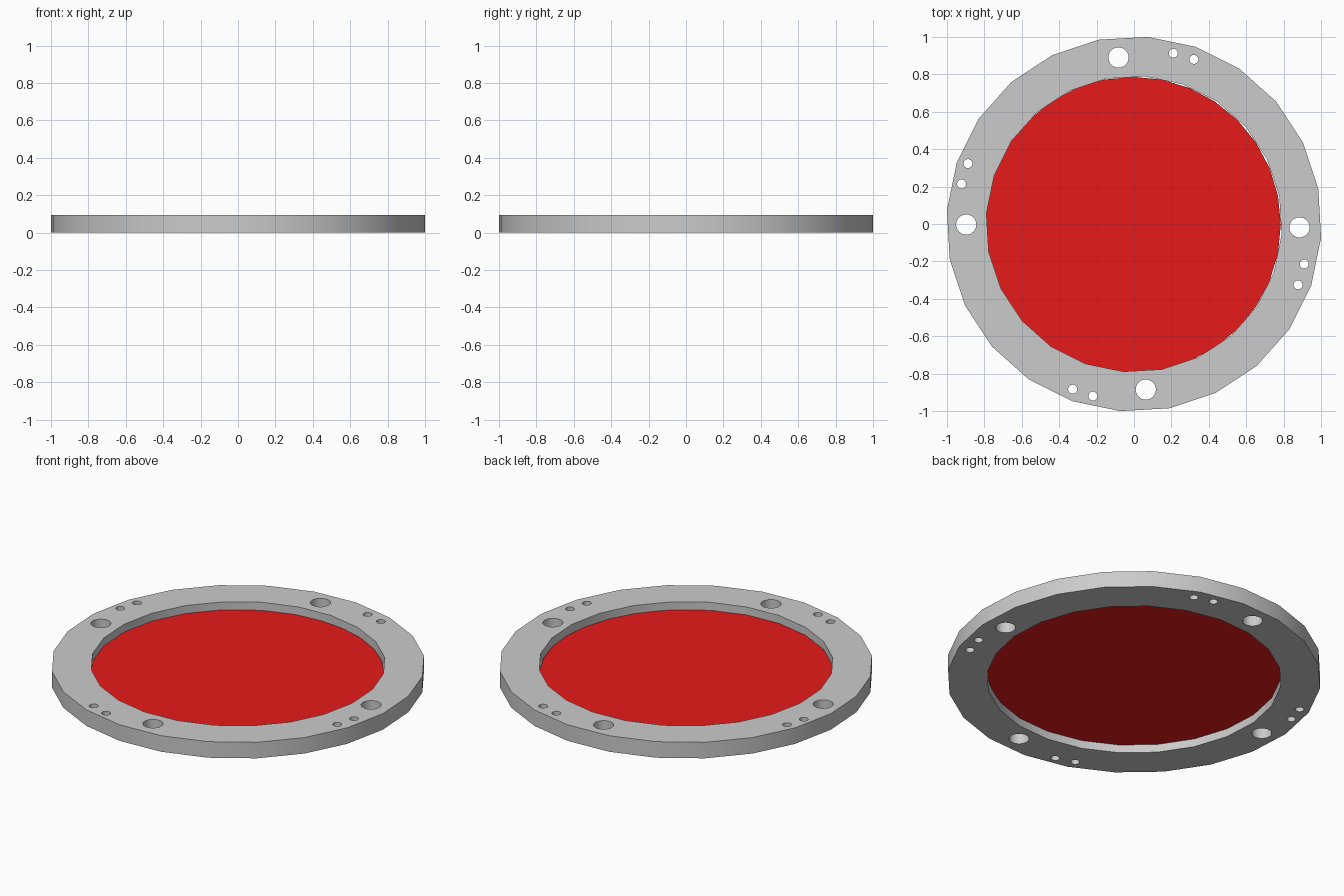
import bpy, math

if "Cube" in bpy.data.objects:
    bpy.data.objects.remove(bpy.data.objects["Cube"])

HEIGHT = 0.095
SIDES = 24
TURN = math.radians(10.8)


def make_mesh(name, verts, faces):
    mesh = bpy.data.meshes.new(name)
    mesh.from_pydata(verts, [], faces)
    mesh.update()
    obj = bpy.data.objects.new(name, mesh)
    bpy.context.collection.objects.link(obj)
    return obj


def circle(radius, z, sides, turn=0.0, cx=0.0, cy=0.0):
    return [(cx + radius * math.cos(turn + i * math.tau / sides),
             cy + radius * math.sin(turn + i * math.tau / sides), z) for i in range(sides)]


# Flat ring: four loops joined into a closed band
loops = [(1.003, 0), (1.003, HEIGHT), (0.791, HEIGHT), (0.791, 0)]
verts = [v for r, z in loops for v in circle(r, z, SIDES, TURN)]
faces = []
for k in range(4):
    a, b = k * SIDES, (k + 1) % 4 * SIDES
    for i in range(SIDES):
        j = (i + 1) % SIDES
        faces.append((a + i, a + j, b + j, b + i))
ring = make_mesh("flange_ring", verts, faces)

# Bolt holes (large) and pin holes (small), all drilled through the ring
bolts = [(-0.083, 0.89), (-0.897, -0.003), (0.885, -0.018), (0.063, -0.885)]
pins = [(0.21, 0.913), (0.32, 0.88), (-0.888, 0.323), (-0.922, 0.214),
        (0.91, -0.214), (0.877, -0.325), (-0.328, -0.883), (-0.22, -0.92)]
N = 32
verts, faces = [], []
for points, radius in ((bolts, 0.054), (pins, 0.024)):
    for x, y in points:
        s = len(verts)
        verts += circle(radius, -0.1, N, 0, x, y) + circle(radius, 0.2, N, 0, x, y)
        faces += [(s + i, s + (i + 1) % N, s + N + (i + 1) % N, s + N + i) for i in range(N)]
        faces += [tuple(range(s + N - 1, s - 1, -1)), tuple(range(s + N, s + 2 * N))]
cutter = make_mesh("hole_cutter", verts, faces)
cutter.hide_render = True

mod = ring.modifiers.new("holes", "BOOLEAN")
mod.operation = "DIFFERENCE"
mod.solver = "EXACT"
mod.object = cutter
bpy.ops.object.select_all(action="DESELECT")
ring.select_set(True)
bpy.context.view_layer.objects.active = ring
bpy.ops.object.modifier_apply(modifier=mod.name)
bpy.data.objects.remove(cutter)
bpy.ops.object.shade_smooth_by_angle(angle=math.radians(30))

# Red disc set halfway down the ring opening
disc = make_mesh("red_disc", circle(0.79, 0.048, 32, 0, -0.005, -0.003), [tuple(range(32))])
red = bpy.data.materials.new("red")
red.diffuse_color = (0.8, 0.01, 0.01, 1)
red.use_nodes = True
red.node_tree.nodes["Principled BSDF"].inputs["Base Color"].default_value = red.diffuse_color
disc.data.materials.append(red)
